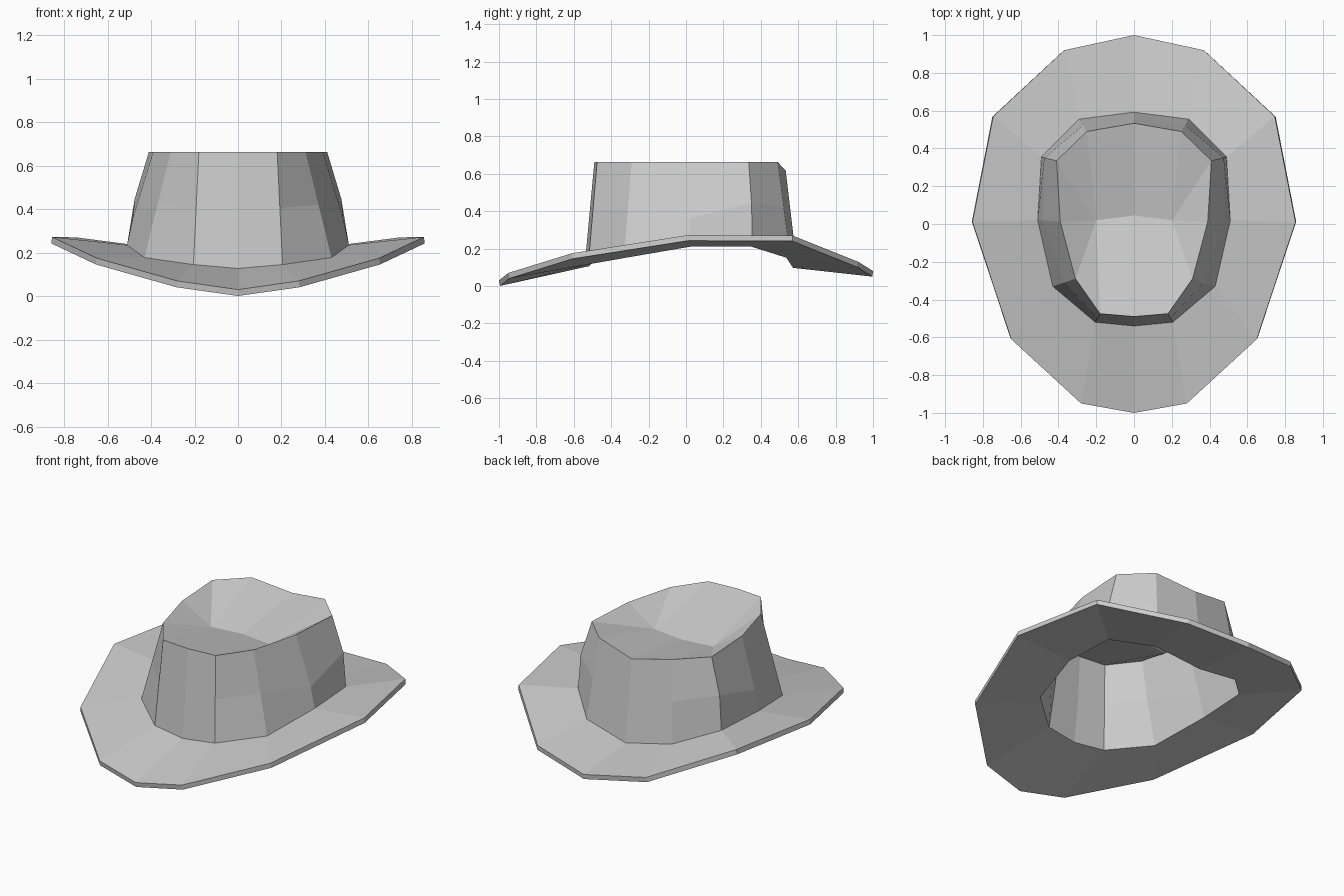
import bpy

if "Cube" in bpy.data.objects:
    bpy.data.objects.remove(bpy.data.objects["Cube"])

# Half outlines (x >= 0), each running from the front centre to the back centre
brim = [(0, -1, .03), (.28, -.95, .07), (.65, -.61, .175), (.855, .01, .272),
        (.745, .57, .27), (.37, .92, .13), (0, 1, .08)]
base = [(0, -.54, .127), (.205, -.52, .145), (.43, -.33, .177), (.51, .02, .235),
        (.49, .355, .237), (.29, .555, .175), (0, .592, .12)]
rim = [(0, -.49, .663), (.18, -.475, .663), (.31, -.29, .663), (.39, .01, .663),
       (.41, .335, .663), (.25, .49, .663), (0, .533, .617)]

# Waist of the crown: halfway up, bulging at the sides
waist = [tuple((a + b) / 2 for a, b in zip(p, q)) for p, q in zip(base, rim)]
waist[3] = (.483, .02, .36)
waist[4] = (.475, .35, .447)

verts = brim + base + waist + rim
n = len(brim)
faces = [(r * n + i, r * n + i + 1, (r + 1) * n + i + 1, (r + 1) * n + i)
         for r in range(3) for i in range(n - 1)]

# Sunken crown top
t = 3 * n
centre, side = len(verts), len(verts) + 1
verts += [(0, .045, .55), (.2, .02, .55)]
faces += [(t, t + 1, side, centre)]
faces += [(t + i, t + i + 1, side) for i in range(1, 5)]
faces += [(t + 5, t + 6, centre, side)]

mesh = bpy.data.meshes.new("hat")
mesh.from_pydata(verts, [], faces)
mesh.update()
hat = bpy.data.objects.new("hat", mesh)
bpy.context.collection.objects.link(hat)

# Other half, then wall thickness on the inside
mirror = hat.modifiers.new("mirror", 'MIRROR')
mirror.use_clip = True
solid = hat.modifiers.new("thickness", 'SOLIDIFY')
solid.thickness = .03
solid.offset = -1
